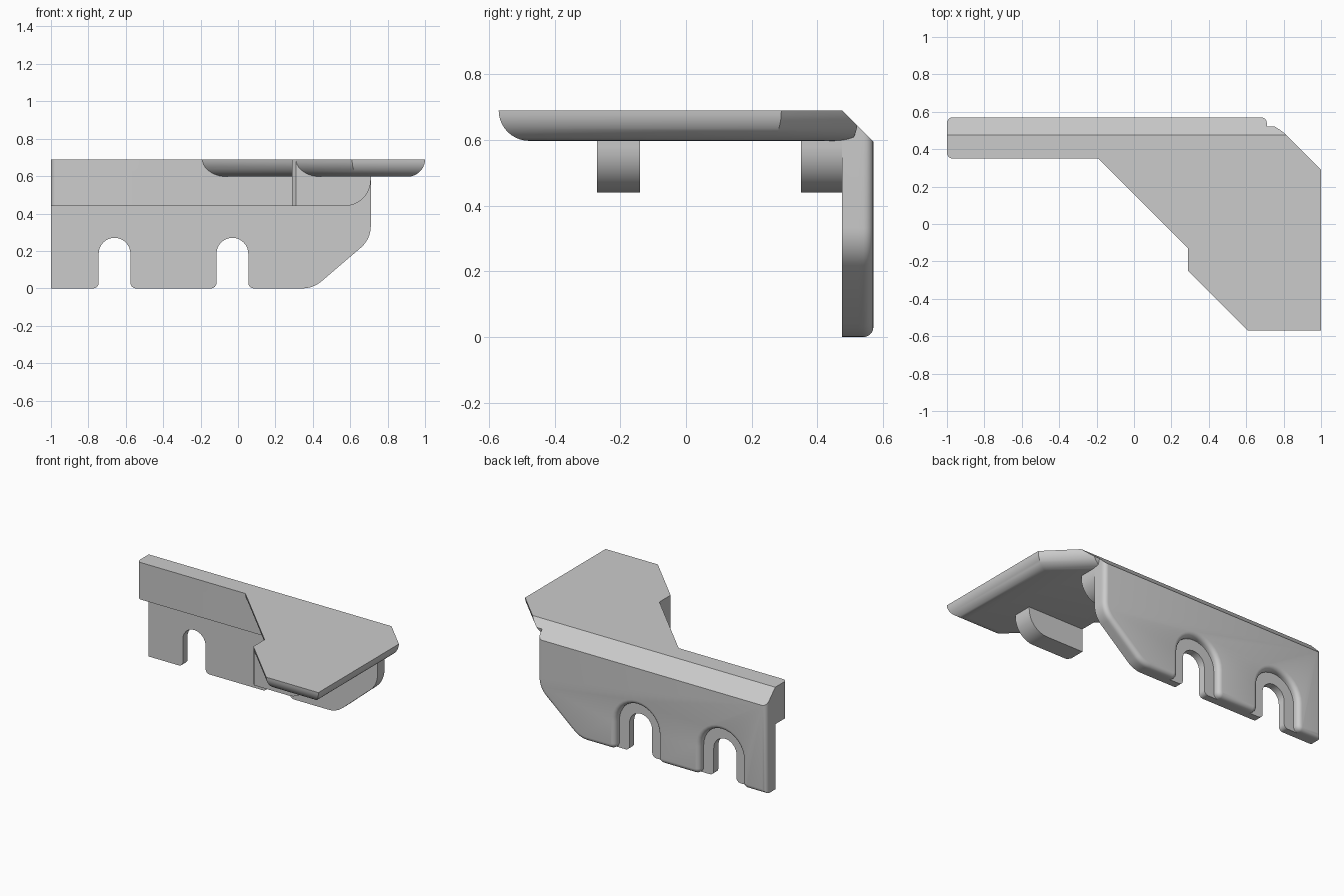
import bpy, bmesh, math
from mathutils import Vector

if "Cube" in bpy.data.objects:
    bpy.data.objects.remove(bpy.data.objects["Cube"], do_unlink=True)

GREY = (0.6, 0.6, 0.6, 1)
mat = bpy.data.materials.new("plain grey")
mat.use_nodes = True
mat.diffuse_color = GREY
mat.node_tree.nodes["Principled BSDF"].inputs["Base Color"].default_value = GREY

TOP, WALL_FRONT, FLOOR, BACK = 0.69, 0.475, 0.525, 0.57


def rounded(corners, steps=8):
    """Outline from (x, z, radius) corners, each radius replaced by an arc."""
    out = []
    for i, (x, z, r) in enumerate(corners):
        p = Vector((x, z))
        if not r:
            out.append(p)
            continue
        u = (Vector(corners[i - 1][:2]) - p).normalized()
        v = (Vector(corners[(i + 1) % len(corners)][:2]) - p).normalized()
        half = u.angle(v) / 2
        centre = p + (u + v).normalized() * r / math.sin(half)
        t = r / math.tan(half)
        a, b = (p + u * t - centre).normalized(), (p + v * t - centre).normalized()
        sweep = math.pi - 2 * half
        for k in range(steps + 1):
            f = k / steps
            out.append(centre + (a * math.sin((1 - f) * sweep) + b * math.sin(f * sweep))
                       * r / math.sin(sweep))
    return [p for i, p in enumerate(out) if (p - out[i - 1]).length > 1e-4]


def bridge(bm, rings):
    """Closed solid from stacked rings of equal length."""
    rows = [[bm.verts.new(p) for p in ring] for ring in rings]
    for a, b in zip(rows, rows[1:]):
        for i in range(len(a)):
            bm.faces.new((a[i - 1], a[i], b[i], b[i - 1]))
    bm.faces.new(rows[0])
    bm.faces.new(rows[-1])
    bmesh.ops.recalc_face_normals(bm, faces=bm.faces)


def bevel(bm, rule, width, segments):
    edges = [e for e in bm.edges if rule(*[v.co for v in e.verts])]
    bmesh.ops.bevel(bm, geom=edges, offset=width, segments=segments, profile=0.5,
                    affect='EDGES', clamp_overlap=False)


def cut_slope(bm):
    """Slice off the sloping top back edge and close the cut."""
    bmesh.ops.bisect_plane(bm, geom=bm.verts[:] + bm.edges[:] + bm.faces[:], dist=1e-4,
                           plane_co=(0, WALL_FRONT, TOP), plane_no=(0, 1, 1), clear_outer=True)
    bmesh.ops.holes_fill(bm, edges=[e for e in bm.edges if e.is_boundary], sides=0)


def finish(bm, name):
    bmesh.ops.recalc_face_normals(bm, faces=bm.faces)
    mesh = bpy.data.meshes.new(name)
    bm.to_mesh(mesh)
    bm.free()
    mesh.materials.append(mat)
    ob = bpy.data.objects.new(name, mesh)
    bpy.context.collection.objects.link(ob)
    bpy.ops.object.select_all(action='DESELECT')
    bpy.context.view_layer.objects.active = ob
    ob.select_set(True)
    bpy.ops.object.shade_smooth_by_angle(angle=math.radians(30))


def prism(outline, y0, y1):
    bm = bmesh.new()
    bridge(bm, [[(p.x, y, p.y) for p in outline] for y in (y0, y1)])
    return bm


def wall_outline(half, foot):
    """Wall seen from the front, with two round-topped slots."""
    pts = [(-1, 0, 0)]
    for cx in (-0.66, -0.03):
        top = 0.185 + half
        pts += [(cx - half, 0, foot), (cx - half, top, half),
                (cx + half, top, half), (cx + half, 0, foot)]
    pts += [(0.403, 0, 0.16), (0.71, 0.263, 0.15), (0.71, TOP, 0), (-1, TOP, 0)]
    return rounded(pts)


# Wall: thin slotted sheet, plus a back layer with wider recesses
bm = prism(wall_outline(0.085, 0.03), WALL_FRONT, FLOOR)
cut_slope(bm)
finish(bm, "wall_sheet")

bm = prism(wall_outline(0.16, 0.035), FLOOR, BACK)
bevel(bm, lambda a, b: min(a.y, b.y) > BACK - 1e-4 and min(a.z, b.z) < TOP - 0.01, 0.03, 5)
cut_slope(bm)
finish(bm, "wall_back_layer")


# Ribs below the plate: long one along the wall, short one further forward
def rib(name, x0, y0, y1, corner, segments):
    bm = prism(rounded([(x0, 0.44, 0), (0.71, 0.44, 0.14), (0.71, TOP, 0), (x0, TOP, 0)]), y0, y1)
    bevel(bm, lambda a, b: max(a.x, b.x) < x0 + 1e-4 and max(a.y, b.y) < y0 + 1e-4,
          corner, segments)
    finish(bm, name)


rib("long_rib", -1, 0.35, WALL_FRONT, 0.03, 5)
rib("short_rib", 0.29, -0.27, -0.14, 0.02, 1)

# Plate: each side has its own share of the rounding under its edge
corners = [Vector(c) for c in ((-0.365, 0.525), (0.29, -0.13), (0.29, -0.25), (0.61, -0.57),
                               (1, -0.57), (1, 0.29), (0.765, 0.525))]
share = [1, 0, 1, 1, 1, 1, 0.3]


def inset(distance):
    """Outline moved inward by distance times the share of each side."""
    n = len(corners)
    lines = []
    for i in range(n):
        d = (corners[(i + 1) % n] - corners[i]).normalized()
        lines.append((corners[i] + Vector((-d.y, d.x)) * distance * share[i], d))
    ring = []
    for i in range(n):
        (p, d), (q, e) = lines[i - 1], lines[i]
        ring.append(p + d * ((q - p).cross(e) / d.cross(e)))
    return ring


R, STEPS = 0.093, 10
rings = []
for k in range(STEPS + 1):
    a = math.pi / 2 * k / STEPS
    rings.append([(p.x, p.y, TOP - R * math.sin(a)) for p in inset(R * (1 - math.cos(a)))])
bm = bmesh.new()
bridge(bm, rings)
cut_slope(bm)
finish(bm, "plate")
